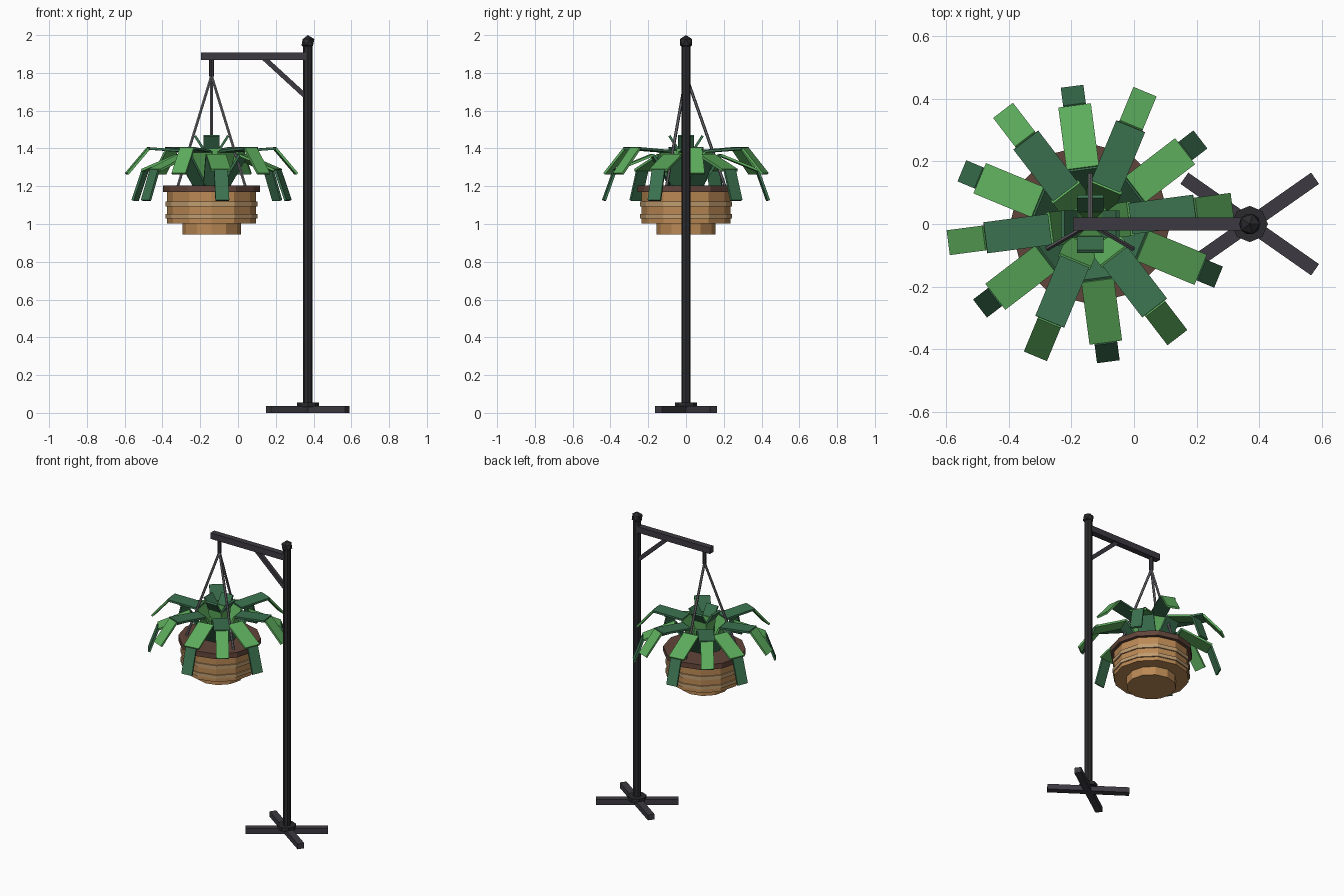
import bpy, bmesh, math
from mathutils import Vector, Matrix

if "Cube" in bpy.data.objects:
    bpy.data.objects.remove(bpy.data.objects["Cube"])


def mat(name, rgb):
    m = bpy.data.materials.new(name)
    m.diffuse_color = (*rgb, 1)
    m.use_nodes = True
    m.node_tree.nodes["Principled BSDF"].inputs["Base Color"].default_value = m.diffuse_color
    return m


IRON = mat("black iron", (0.024, 0.023, 0.026))
STEEL = mat("dark steel", (0.046, 0.042, 0.052))
CHAIN = mat("grey chain", (0.17, 0.17, 0.19))
WICKER = mat("wicker", (0.50, 0.25, 0.09))
TAN = mat("pale wicker", (0.52, 0.33, 0.16))
SOIL = mat("brown rim", (0.12, 0.058, 0.042))
LIGHT = mat("light green", (0.11, 0.42, 0.11))
DARK = mat("dark green", (0.045, 0.17, 0.08))

CX, PX = -0.14, 0.37      # basket axis and post axis


def finish(name, bm, mats):
    bmesh.ops.recalc_face_normals(bm, faces=bm.faces)
    me = bpy.data.meshes.new(name)
    bm.to_mesh(me)
    bm.free()
    for m in mats:
        me.materials.append(m)
    ob = bpy.data.objects.new(name, me)
    bpy.context.collection.objects.link(ob)
    return ob


def add_box(bm, p, q, side, width, thick, index=0):
    """Box running from p to q, with its width along side."""
    p, q, side = Vector(p), Vector(q), Vector(side)
    d = q - p
    n = d.normalized().cross(side)
    rot = Matrix((d.normalized(), side, n)).transposed().to_4x4()
    m = Matrix.Translation((p + q) / 2) @ rot @ Matrix.Diagonal((d.length, width, thick, 1))
    verts = bmesh.ops.create_cube(bm, size=1, matrix=m)["verts"]
    for f in {f for v in verts for f in v.link_faces}:
        f.material_index = index


def bar(name, p, q, side, width, thick, m):
    bm = bmesh.new()
    add_box(bm, p, q, side, width, thick)
    return finish(name, bm, [m])


def rod(name, p, q, r, sides, m):
    p, q = Vector(p), Vector(q)
    d = q - p
    bm = bmesh.new()
    bmesh.ops.create_cone(bm, cap_ends=True, segments=sides, radius1=r, radius2=r, depth=d.length,
                          matrix=Matrix.Translation((p + q) / 2) @ d.to_track_quat("Z", "Y").to_matrix().to_4x4())
    return finish(name, bm, [m])


# Crossed feet, collar, post and finial
for i, a in enumerate((35, -35)):
    u = Vector((math.cos(math.radians(a)), math.sin(math.radians(a)), 0))
    c = Vector((PX, 0, 0.0185))
    bar(f"foot_{i + 1}", c - u * 0.255, c + u * 0.255, (-u.y, u.x, 0), 0.044, 0.037 - i * 0.001, STEEL)
rod("post_collar", (PX, 0, 0.03), (PX, 0, 0.056), 0.058, 8, IRON)
rod("post", (PX, 0, 0.02), (PX, 0, 1.95), 0.025, 8, IRON)
bm = bmesh.new()
bmesh.ops.create_icosphere(bm, subdivisions=1, radius=0.038, matrix=Matrix.Translation((PX, 0, 1.962)))
finish("finial", bm, [IRON])

# Arm, brace and hook
bar("arm", (-0.195, 0, 1.888), (PX, 0, 1.888), (0, 1, 0), 0.041, 0.041, STEEL)
bar("brace", (0.13, 0, 1.885), (PX, 0, 1.665), (0, 1, 0), 0.024, 0.026, STEEL)
rod("hook", (CX, 0, 1.78), (CX, 0, 1.88), 0.013, 8, STEEL)

# Three hanging rods
for i in range(3):
    a = math.radians(90 + 120 * i)
    rod(f"hanger_{i + 1}", (CX, 0, 1.785),
        (CX + 0.21 * math.cos(a), 0.21 * math.sin(a), 1.19), 0.008, 6, CHAIN)

# Stepped basket: name, bottom, top, radius, material
for name, z0, z1, r, m in (
        ("basket_bottom", 0.945, 1.01, 0.155, WICKER),
        ("basket_body", 1.003, 1.18, 0.236, WICKER),
        ("basket_band_low", 1.028, 1.052, 0.244, TAN),
        ("basket_band_high", 1.092, 1.118, 0.244, TAN),
        ("basket_rim", 1.17, 1.205, 0.257, SOIL)):
    rod(name, (CX, 0, z0), (CX, 0, z1), r, 12, m)


def leaf(name, angle, path, widths, first):
    """Bent leaf of flat plates; colours alternate along its length."""
    a = math.radians(angle)
    u = Vector((math.cos(a), math.sin(a), 0))
    pts = [Vector((CX, 0, z)) + u * r for r, z in path]
    bm = bmesh.new()
    for j, w in enumerate(widths):
        add_box(bm, pts[j], pts[j + 1], (-u.y, u.x, 0), w, 0.013, (first + j) % 2)
    finish(name, bm, [LIGHT, DARK])


# Ring of twelve leaves, alternately high and drooping
HIGH = ((0.05, 1.19), (0.13, 1.385), (0.338, 1.40), (0.453, 1.265))
LOW = ((0.07, 1.19), (0.18, 1.365), (0.38, 1.285), (0.438, 1.125))
for i in range(12):
    if i % 2 == 0:
        leaf(f"high_leaf_{i // 2 + 1}", 7.5 + 30 * i, HIGH, (0.11, 0.1, 0.08), 0)
    else:
        leaf(f"low_leaf_{i // 2 + 1}", 7.5 + 30 * i, LOW, (0.11, 0.105, 0.073), 1)

# Upright leaves in the crown
for i in range(4):
    leaf(f"crown_leaf_{i + 1}", 90 * i, ((0.025, 1.19), (0.045, 1.40), (0.088, 1.467)), (0.095, 0.085), 0)
